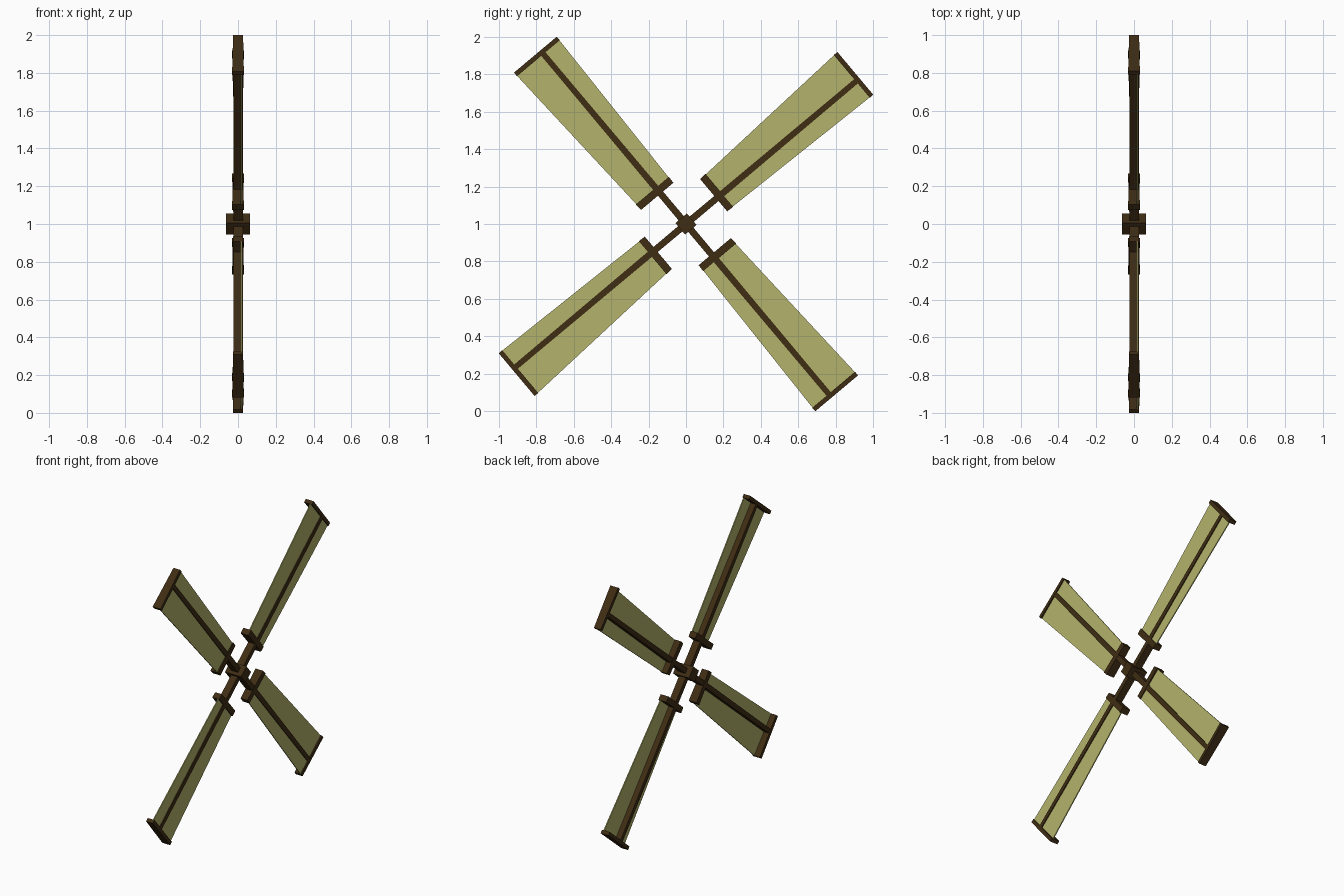
import bpy
from math import radians
from mathutils import Matrix

if "Cube" in bpy.data.objects:
    bpy.data.objects.remove(bpy.data.objects["Cube"])


def material(name, colour):
    m = bpy.data.materials.new(name)
    m.diffuse_color = colour
    m.use_nodes = True
    m.node_tree.nodes["Principled BSDF"].inputs["Base Color"].default_value = m.diffuse_color
    return m


wood = material("dark_wood", (0.05, 0.026, 0.007, 1))
cloth = material("sail_cloth", (0.45, 0.45, 0.15, 1))
FACES = [(0, 3, 2, 1), (4, 5, 6, 7), (0, 1, 5, 4),
         (1, 2, 6, 5), (2, 3, 7, 6), (3, 0, 4, 7)]


def block(name, root, tip, mat, angle):
    """Tapered block between two cross-sections, turned about the hub axis.
    Section: (distance, v_low, v_high, x range at v_low, x range at v_high)"""
    verts = []
    for d, v0, v1, a, b in (root, tip):
        verts += [(a[0], d, v0), (a[1], d, v0), (b[1], d, v1), (b[0], d, v1)]
    mesh = bpy.data.meshes.new(name)
    mesh.from_pydata(verts, [], FACES)
    mesh.transform(Matrix.Translation((0, 0, 1)) @ Matrix.Rotation(radians(angle), 4, 'X'))
    import bmesh
    bm = bmesh.new()
    bm.from_mesh(mesh)
    bmesh.ops.recalc_face_normals(bm, faces=bm.faces)
    bm.to_mesh(mesh)
    bm.free()
    mesh.materials.append(mat)
    obj = bpy.data.objects.new(name, mesh)
    bpy.context.collection.objects.link(obj)


# Square hub
hx = (-0.063, 0.063)
block("hub", (-0.04, -0.04, 0.04, hx, hx), (0.04, -0.04, 0.04, hx, hx), wood, 40)

# Four identical blades
thin, thick = (-0.026, 0.027), (-0.031, 0.031)
spar_x, sail_x = (-0.025, 0.027), (0.014, 0.021)
for i in range(4):
    a = 40 + 90 * i
    n = f"_{i + 1}"
    # Spar
    block("spar" + n, (0.03, -0.018, 0.018, spar_x, spar_x),
          (1.195, -0.015, 0.015, spar_x, spar_x), wood, a)
    # Inner and outer cross bars
    block("inner_bar" + n, (0.212, -0.09, 0.136, thin, thick),
          (0.252, -0.092, 0.138, thin, thick), wood, a)
    block("outer_bar" + n, (1.185, -0.114, 0.184, thin, thick),
          (1.21, -0.114, 0.184, thin, thick), wood, a)
    # Widening sail, set towards the +x side of the spar
    block("sail" + n, (0.24, -0.089, 0.135, sail_x, sail_x),
          (1.195, -0.113, 0.183, sail_x, sail_x), cloth, a)
